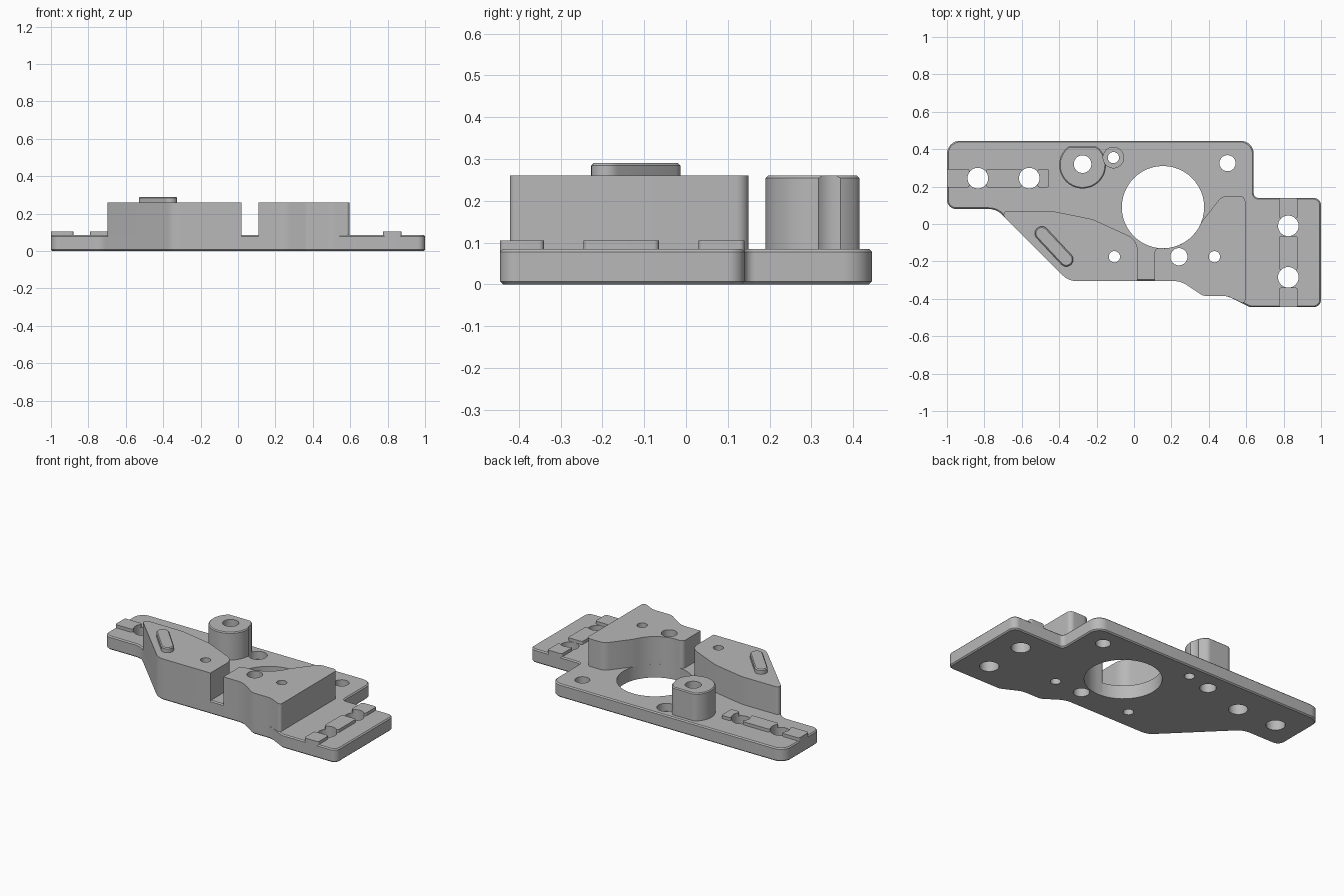
import bpy, bmesh, math
from mathutils import Vector

if "Cube" in bpy.data.objects:
    bpy.data.objects.remove(bpy.data.objects["Cube"])

grey = bpy.data.materials.new("machined grey")
grey.use_nodes = True
grey.diffuse_color = (0.48, 0.48, 0.48, 1)
grey.node_tree.nodes["Principled BSDF"].inputs["Base Color"].default_value = grey.diffuse_color


def rounded(corners):
    """Turn (x, y, radius) corners into an outline with filleted corners."""
    out = []
    for i, (x, y, r) in enumerate(corners):
        p = Vector((x, y))
        if r == 0:
            out.append(p)
            continue
        a = (Vector(corners[i - 1][:2]) - p).normalized()
        b = (Vector(corners[(i + 1) % len(corners)][:2]) - p).normalized()
        half = a.angle(b) / 2
        centre = p + (a + b).normalized() * (r / math.sin(half))
        start = p + a * (r / math.tan(half)) - centre
        sweep = math.pi - 2 * half
        axis = (p - centre).normalized()
        turn = 1 if start.x * axis.y - start.y * axis.x > 0 else -1
        steps = max(3, math.ceil(sweep / math.radians(9)))
        for k in range(steps + 1):
            t = turn * sweep * k / steps
            c, s = math.cos(t), math.sin(t)
            out.append(centre + Vector((start.x * c - start.y * s, start.x * s + start.y * c)))
    return out


def circle(x, y, r, n=48):
    return [Vector((x + r * math.cos(2 * math.pi * k / n), y + r * math.sin(2 * math.pi * k / n)))
            for k in range(n)]


def add_prism(bm, outline, z0, z1):
    base = bm.faces.new([bm.verts.new((p.x, p.y, z0)) for p in outline])
    ext = bmesh.ops.extrude_face_region(bm, geom=[base])["geom"]
    for v in ext:
        if isinstance(v, bmesh.types.BMVert):
            v.co.z = z1
    bmesh.ops.recalc_face_normals(bm, faces=bm.faces)


def make_object(name, bm):
    mesh = bpy.data.meshes.new(name)
    bm.to_mesh(mesh)
    bm.free()
    ob = bpy.data.objects.new(name, mesh)
    bpy.context.collection.objects.link(ob)
    return ob


def part(name, outline, z0, z1, chamfer=0, holes=()):
    """Extruded part; holes are (x, y, radius, bottom z)."""
    bm = bmesh.new()
    add_prism(bm, outline, z0, z1)
    ob = make_object(name, bm)
    ob.data.materials.append(grey)
    if chamfer:
        bev = ob.modifiers.new("chamfer", "BEVEL")
        bev.width, bev.segments = chamfer, 1
        bev.limit_method, bev.angle_limit = "ANGLE", math.radians(60)
    cutters = []
    for x, y, r, bottom in holes:
        bm = bmesh.new()
        add_prism(bm, circle(x, y, r), bottom, 0.5)
        cutter = make_object("hole_cutter", bm)
        cutter.hide_render = True
        cutters.append(cutter)
        cut = ob.modifiers.new("hole", "BOOLEAN")
        cut.operation, cut.solver, cut.object = "DIFFERENCE", "EXACT", cutter
    # Bake the modifiers and drop the cutters
    bpy.context.view_layer.update()
    deps = bpy.context.evaluated_depsgraph_get()
    baked = bpy.data.meshes.new_from_object(ob.evaluated_get(deps))
    ob.modifiers.clear()
    ob.data = baked
    for cutter in cutters:
        bpy.data.objects.remove(cutter)
    baked.materials.clear()
    baked.materials.append(grey)
    for f in baked.polygons:
        f.material_index = 0
    bpy.ops.object.select_all(action="DESELECT")
    ob.select_set(True)
    bpy.context.view_layer.objects.active = ob
    bpy.ops.object.shade_smooth_by_angle(angle=math.radians(30))
    return ob


THRU = -0.1
TOP = 0.085      # plate top
BLOCK = 0.26     # block top
bore = (0.155, 0.09, 0.22)
slot_holes = [(-0.835, 0.245), (-0.56, 0.245), (0.825, -0.01), (0.825, -0.285)]
left_pin = (-0.105, -0.175, 0.03, THRU)
right_pins = [(0.24, -0.175, 0.046, THRU), (0.43, -0.175, 0.03, THRU)]
boss_hole = (-0.275, 0.32, 0.047, THRU)
counterbore = (-0.11, 0.355, 0.055, 0.035)

# Base plate
wavy_edge = [(0.5, -0.385, 0.1), (0.37, -0.385, 0.06), (0.25, -0.305, 0.12)]
plate = rounded([
    (-1, 0.445, 0.07), (0.64, 0.445, 0.07), (0.64, 0.14, 0.025), (1, 0.14, 0.04),
    (1, -0.445, 0.04), (0.62, -0.445, 0.04), *wavy_edge,
    (-0.35, -0.305, 0.1), (-0.735, 0.08, 0.1), (-1, 0.08, 0.05)])
part("base_plate", plate, 0, TOP, 0.007,
     [(*bore, THRU), (0.5, 0.325, 0.043, THRU), left_pin, *right_pins, boss_hole,
      counterbore, (-0.11, 0.355, 0.03, THRU)]
     + [(x, y, 0.055, THRU) for x, y in slot_holes])

# Left raised block
part("left_block", rounded([
    (-0.725, 0.07, 0.02), (-0.44, 0.07, 0.25), (-0.22, 0.025, 0.2), (0.02, -0.085, 0.09),
    (0.02, -0.305, 0), (-0.35, -0.305, 0.1)]), 0.02, BLOCK, 0, [left_pin])

# Right raised block, hollowed along the bore
arc = [(bore[0] + bore[2] * math.cos(math.radians(a)),
        bore[1] + bore[2] * math.sin(math.radians(a)), 0) for a in range(-88, -20, 6)]
part("right_block", rounded([
    (0.11, -0.305, 0), (0.11, -0.127, 0.025), *arc, (0.47, 0.15, 0.06), (0.595, 0.15, 0.03),
    (0.595, -0.43, 0.015), *wavy_edge]), 0.02, BLOCK, 0, right_pins)

# Round boss with a flat back, notched by the counterbore
boss = [Vector((p.x, min(p.y, 0.415))) for p in circle(-0.275, 0.315, 0.125, 64)]
boss = [p for i, p in enumerate(boss)
        if p.y < 0.415 or boss[i - 1].y < 0.415 or boss[(i + 1) % len(boss)].y < 0.415]
part("boss", boss, TOP - 0.02, BLOCK, 0.006, [boss_hole, counterbore])

# Locating key on the left block
key_pad = []
for x, y, a0 in [(-0.493, -0.05, 45), (-0.362, -0.19, 225)]:
    for k in range(13):
        a = math.radians(a0 + 15 * k)
        key_pad.append(Vector((x + 0.037 * math.cos(a), y + 0.037 * math.sin(a))))
part("oblong_key", key_pad, BLOCK - 0.01, 0.29, 0.006)

# Guide rail segments between the slot holes
rails = [(-1, -0.88, 0.195, 0.295), (-0.79, -0.6, 0.195, 0.295), (-0.515, -0.455, 0.195, 0.295),
         (0.775, 0.875, 0.03, 0.14), (0.775, 0.875, -0.245, -0.065), (0.775, 0.875, -0.445, -0.34)]
for i, (x0, x1, y0, y1) in enumerate(rails):
    near = [(x, y, 0.055, THRU) for x, y in slot_holes
            if x0 - 0.06 < x < x1 + 0.06 and y0 - 0.06 < y < y1 + 0.06]
    part(f"rail_segment_{i + 1}", rounded([
        (x0, y0, 0.012), (x1, y0, 0.012), (x1, y1, 0.012), (x0, y1, 0.012)]),
        TOP - 0.02, 0.105, 0, near)
